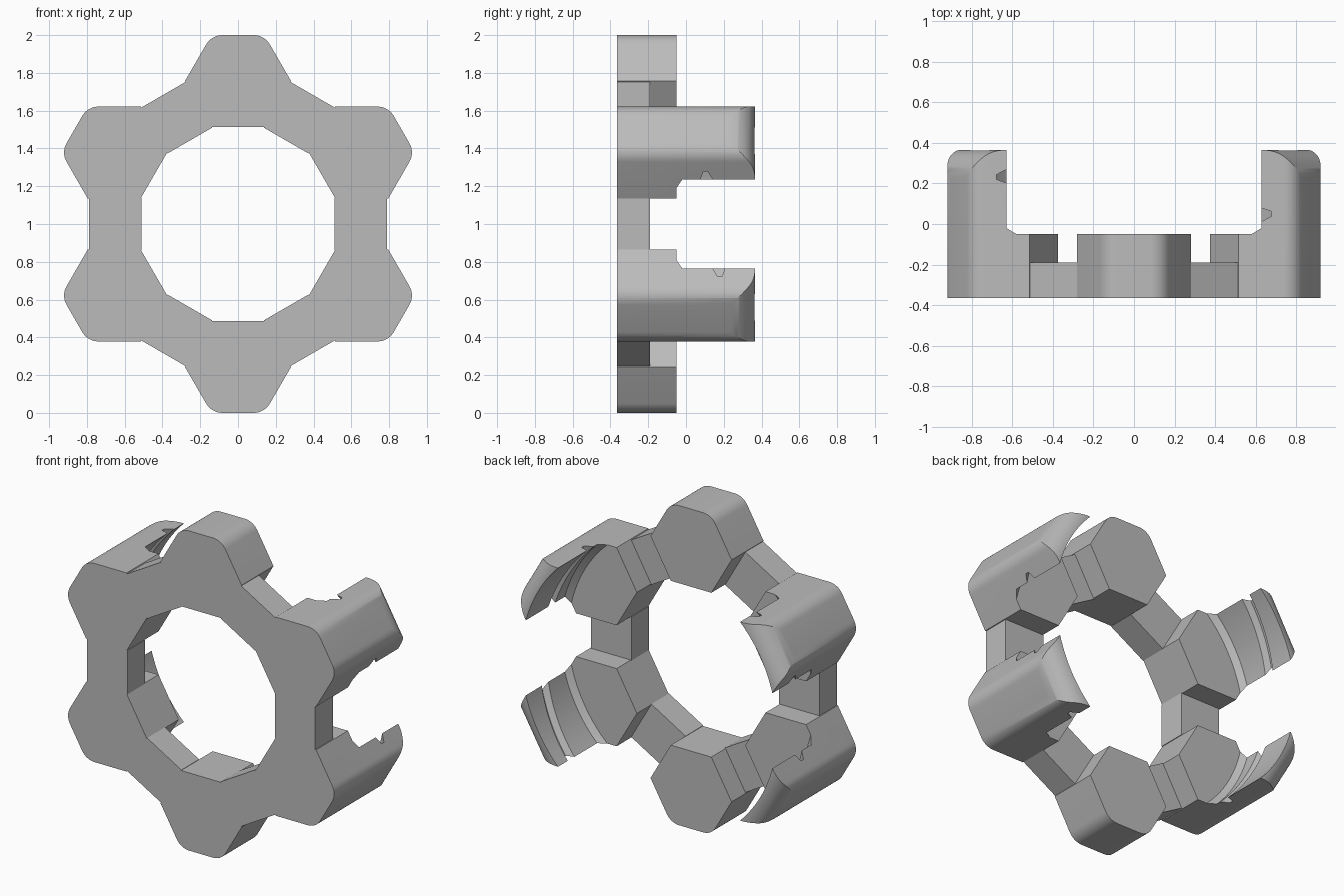
import bpy, bmesh
from math import radians, degrees, sin, cos, sqrt, pi
from mathutils import Vector

cube = bpy.data.objects.get("Cube")
if cube:
    bpy.data.objects.remove(cube, do_unlink=True)

FRONT, BEAM_BACK, LUG_BACK, TIP = -0.365, -0.19, -0.05, 0.365
APO = 0.243                      # lug hexagon apothem
SIDE = 2 * APO / sqrt(3)         # lug hexagon side and corner radius
CENTRE = 1 - APO                 # lug distance from the ring axis
BORE = 0.885                     # inner radius of the gripping arms
LEAD = 0.77                      # advance of the thread per turn

grey = bpy.data.materials.new("plain grey")
grey.use_nodes = True
GREY = (0.5, 0.5, 0.5, 1)
grey.diffuse_color = GREY
grey.node_tree.nodes["Principled BSDF"].inputs["Base Color"].default_value = GREY


def place(u, v, y, angle):
    """Radial u, tangential v and depth y to world space."""
    return Vector((u * cos(angle) - v * sin(angle), y,
                   1 + u * sin(angle) + v * cos(angle)))


def skin(name, loops):
    """Closed solid from a row of matching loops."""
    bm = bmesh.new()
    rows = [[bm.verts.new(p) for p in loop] for loop in loops]
    n = len(rows[0])
    for a, b in zip(rows, rows[1:]):
        for i in range(n):
            j = (i + 1) % n
            bm.faces.new((a[i], a[j], b[j], b[i]))
    bm.faces.new(rows[0])
    bm.faces.new(rows[-1][::-1])
    bmesh.ops.recalc_face_normals(bm, faces=bm.faces)
    mesh = bpy.data.meshes.new(name)
    bm.to_mesh(mesh)
    bm.free()
    mesh.materials.append(grey)
    obj = bpy.data.objects.new(name, mesh)
    bpy.context.collection.objects.link(obj)
    return obj


def prism(name, profile, angle, y0, y1):
    return skin(name, [[place(u, v, y, angle) for u, v in profile] for y in (y0, y1)])


def combine(obj, tool, operation):
    """Apply a boolean and drop its tool."""
    mod = obj.modifiers.new(operation, "BOOLEAN")
    mod.operation, mod.object, mod.solver = operation, tool, "EXACT"
    bpy.context.view_layer.update()
    graph = bpy.context.evaluated_depsgraph_get()
    mesh = bpy.data.meshes.new_from_object(obj.evaluated_get(graph))
    obj.modifiers.clear()
    obj.data = mesh
    bpy.data.objects.remove(tool, do_unlink=True)


def arc(cx, cy, r, start, end, steps):
    return [(cx + r * cos(radians(start + (end - start) * i / steps)),
             cy + r * sin(radians(start + (end - start) * i / steps)))
            for i in range(steps + 1)]


def lug_profile(r=0.1):
    """Hexagon with its two outward corners rounded."""
    u, v = 1 - r, SIDE / 2 - r / sqrt(3)
    return (arc(u, -v, r, -60, 0, 8) + arc(u, v, r, 0, 60, 8) +
            [(CENTRE, SIDE), (CENTRE - APO, SIDE / 2),
             (CENTRE - APO, -SIDE / 2), (CENTRE, -SIDE)])


def rounded_tip_tool(angle, r=0.135):
    """Block whose outer back edge is rounded."""
    section = [(0.3, -0.6), (1.0 + 1e-4, -0.6)] + arc(1 - r, TIP - r, r, 0, 90, 14) + [(0.3, TIP)]
    return skin("tip_tool", [[place(u, v, y, angle) for u, y in section]
                             for v in (-0.5, 0.5)])


def bore_tool(angle, groove_mid):
    """Sector of the threaded bore, swept around the ring axis."""
    loops = []
    for i in range(57):
        t = radians(-28 + i)
        turn = max(-17, min(17, degrees(t)))
        g = groove_mid - turn * LEAD / 360
        section = [(0.4, LUG_BACK), (BORE - 0.035, LUG_BACK), (BORE, -0.02),
                   (BORE, g - 0.033), (BORE + 0.035, g - 0.012),
                   (BORE + 0.035, g + 0.012), (BORE, g + 0.033),
                   (BORE, 0.5), (0.4, 0.5)]
        loops.append([place(r, 0, y, angle + t) for r, y in section])
    return skin("bore_tool", loops)


parts = []

# Six lugs; the four at the sides carry threaded gripping arms
lugs = {30: ("upper_left_arm_lug", 0.077), 90: ("top_lug", None),
        150: ("upper_right_arm_lug", 0.205), 210: ("lower_right_arm_lug", 0.077),
        270: ("bottom_lug", None), 330: ("lower_left_arm_lug", 0.205)}
for deg, (name, groove) in lugs.items():
    a = radians(deg)
    lug = prism(name, lug_profile(), a, FRONT, TIP if groove else LUG_BACK)
    if groove:
        combine(lug, rounded_tip_tool(a), "INTERSECT")
        combine(lug, bore_tool(a, groove), "DIFFERENCE")
    parts.append(lug)

# Thinner beams joining neighbouring lugs
half = 0.5 - APO * sin(pi / 2) - 0.12
beam = [(0.51, -half), (0.79, -half), (0.79, half), (0.51, half)]
for k in range(6):
    parts.append(prism(f"ring_beam_{k + 1}", beam, k * pi / 3, FRONT, BEAM_BACK))

# Smooth the rounded surfaces and keep the edges crisp
bpy.ops.object.select_all(action="DESELECT")
for obj in parts:
    obj.select_set(True)
bpy.context.view_layer.objects.active = parts[0]
bpy.ops.object.shade_smooth_by_angle(angle=radians(25))
